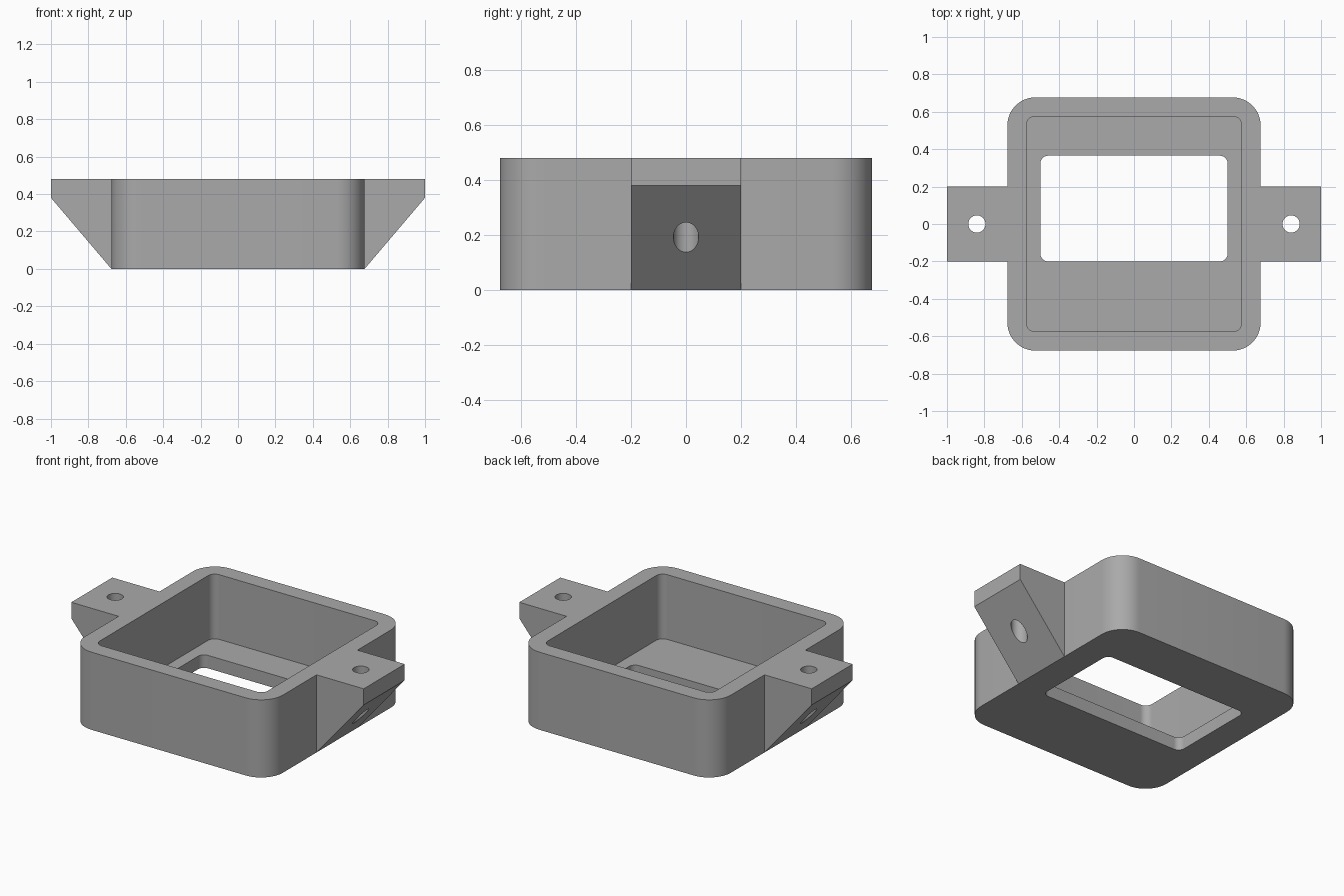
import bpy, bmesh
from math import sin, cos, pi, radians

cube = bpy.data.objects.get("Cube")
if cube:
    bpy.data.objects.remove(cube, do_unlink=True)

# Dimensions
HALF = 0.677        # half width of the tray
HEIGHT = 0.48
FLOOR = 0.08        # floor thickness
TAB_HALF = 0.2      # half width of a mounting tab
TAB_EDGE = 0.38     # underside of the tab's outer end
HOLE_X, HOLE_R = 0.84, 0.046
CORNER_STEPS = 12

# Single plain grey
grey = bpy.data.materials.new("plain grey")
color = (0.4, 0.4, 0.4, 1)
grey.diffuse_color = color
grey.use_nodes = True
grey.node_tree.nodes["Principled BSDF"].inputs["Base Color"].default_value = color


def make_object(name, bm):
    bmesh.ops.recalc_face_normals(bm, faces=bm.faces)
    mesh = bpy.data.meshes.new(name)
    bm.to_mesh(mesh)
    bm.free()
    mesh.materials.append(grey)
    obj = bpy.data.objects.new(name, mesh)
    bpy.context.collection.objects.link(obj)
    return obj


def activate(obj):
    bpy.ops.object.select_all(action='DESELECT')
    obj.select_set(True)
    bpy.context.view_layer.objects.active = obj


def smooth(obj):
    activate(obj)
    bpy.ops.object.shade_smooth_by_angle(angle=radians(30))


def rounded_ring(bm, x, y0, y1, radius, z):
    """Loop of vertices round a rectangle with rounded corners."""
    corners = [(x, y1), (-x, y1), (-x, y0), (x, y0)]
    signs = [(1, 1), (-1, 1), (-1, -1), (1, -1)]
    ring = []
    for i, ((cx, cy), (sx, sy)) in enumerate(zip(corners, signs)):
        for k in range(CORNER_STEPS + 1):
            a = (i + k / CORNER_STEPS) * pi / 2
            ring.append(bm.verts.new((cx - sx * radius + radius * cos(a),
                                      cy - sy * radius + radius * sin(a), z)))
    return ring


# Open tray: outer wall, rim, inner wall, floor, window edge, underside
bm = bmesh.new()
outer = (HALF, -HALF, HALF, 0.15)
inner = (0.575, -0.575, 0.575, 0.045)
window = (0.5, -0.2, 0.365, 0.04)
levels = [(outer, 0), (outer, HEIGHT), (inner, HEIGHT),
          (inner, FLOOR), (window, FLOOR), (window, 0)]
rings = [rounded_ring(bm, *shape, z) for shape, z in levels]
for a, b in zip(rings, rings[1:] + rings[:1]):
    for i in range(len(a)):
        j = (i + 1) % len(a)
        bm.faces.new((a[i], a[j], b[j], b[i]))
smooth(make_object("tray", bm))


# Mounting tabs: wedge brackets with a vertical screw hole
def mounting_tab(name, side):
    bm = bmesh.new()
    profile = [(HALF, 0), (1, TAB_EDGE), (1, HEIGHT), (HALF, HEIGHT)]
    front = bm.faces.new([bm.verts.new((side * x, -TAB_HALF, z)) for x, z in profile])
    sweep = bmesh.ops.extrude_face_region(bm, geom=[front], use_keep_orig=True)
    moved = [v for v in sweep["geom"] if isinstance(v, bmesh.types.BMVert)]
    bmesh.ops.translate(bm, verts=moved, vec=(0, 2 * TAB_HALF, 0))
    tab = make_object(name, bm)

    bm = bmesh.new()
    bmesh.ops.create_cone(bm, cap_ends=True, segments=48, radius1=HOLE_R,
                          radius2=HOLE_R, depth=2)
    bmesh.ops.translate(bm, verts=bm.verts, vec=(side * HOLE_X, 0, 0))
    cutter = make_object(name + "_hole_cutter", bm)
    cutter.hide_render = True

    cut = tab.modifiers.new("screw hole", 'BOOLEAN')
    cut.operation = 'DIFFERENCE'
    cut.solver = 'EXACT'
    cut.object = cutter
    activate(tab)
    bpy.ops.object.modifier_apply(modifier=cut.name)
    bpy.data.objects.remove(cutter, do_unlink=True)
    smooth(tab)


mounting_tab("left_mounting_tab", 1)
mounting_tab("right_mounting_tab", -1)
